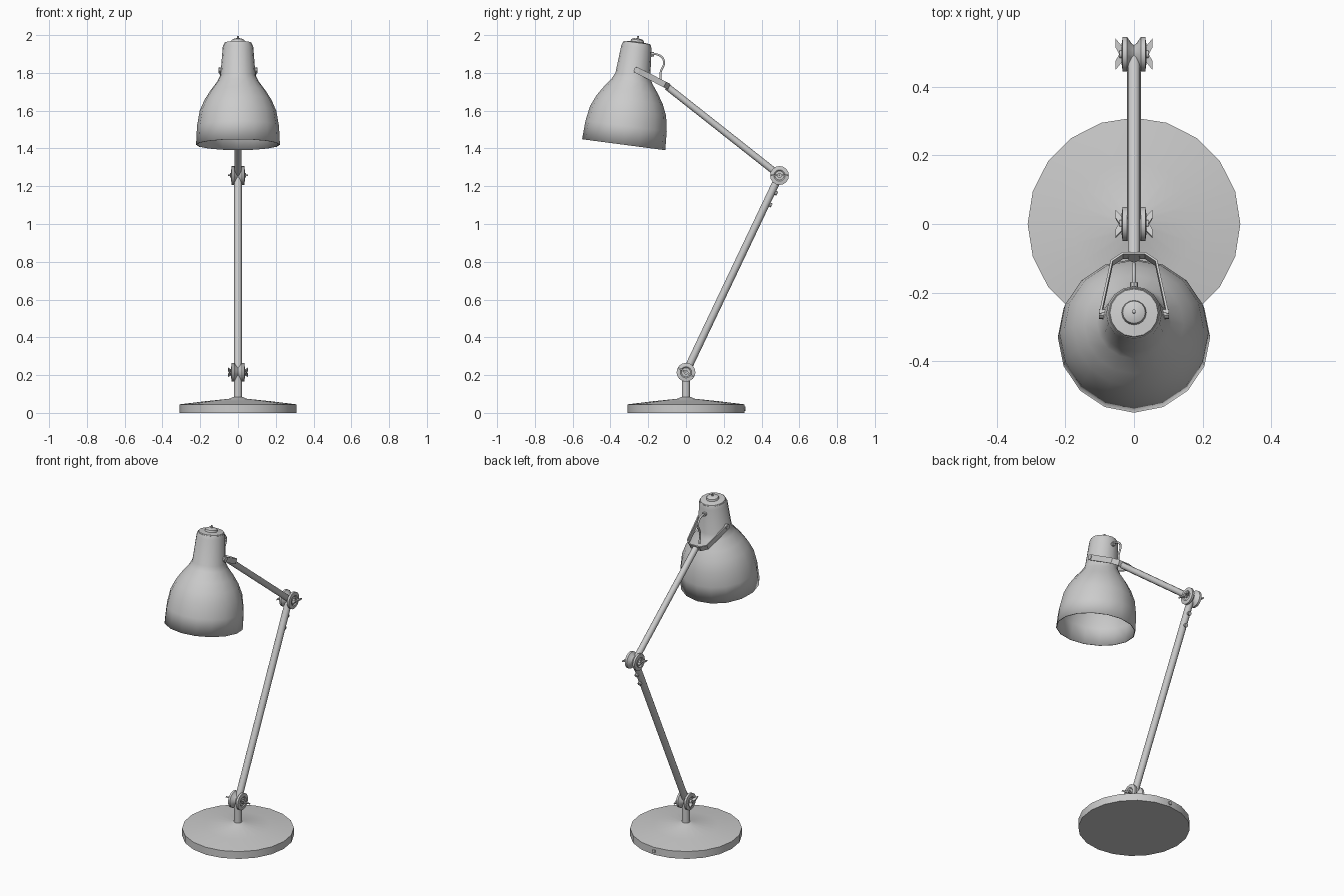
import bpy, bmesh, math
from mathutils import Vector, Matrix

old = bpy.data.objects.get("Cube")
if old:
    bpy.data.objects.remove(old, do_unlink=True)

GREY = (0.6, 0.6, 0.6, 1)
metal = bpy.data.materials.new("grey metal")
metal.use_nodes = True
metal.diffuse_color = GREY
metal.node_tree.nodes["Principled BSDF"].inputs["Base Color"].default_value = GREY


def finish(name, bm, matrix=None, smooth=True, thickness=0):
    """Turn a bmesh into a grey object."""
    bmesh.ops.recalc_face_normals(bm, faces=bm.faces)
    if matrix:
        bm.transform(matrix)
    mesh = bpy.data.meshes.new(name)
    bm.to_mesh(mesh)
    bm.free()
    mesh.materials.append(metal)
    ob = bpy.data.objects.new(name, mesh)
    bpy.context.collection.objects.link(ob)
    if thickness:
        mod = ob.modifiers.new("Thickness", "SOLIDIFY")
        mod.thickness = thickness
        mod.offset = -1
    if smooth:
        bpy.ops.object.select_all(action='DESELECT')
        ob.select_set(True)
        bpy.context.view_layer.objects.active = ob
        bpy.ops.object.shade_smooth_by_angle(angle=math.radians(35))
    return ob


def lathe(name, profile, sides, matrix=None, open_bottom=False, thickness=0):
    """Spin (radius, height) points round z, capping the ends."""
    bm = bmesh.new()
    rings = []
    for r, h in profile:
        rings.append([bm.verts.new((r * math.cos(a), r * math.sin(a), h))
                      for a in (math.tau * i / sides for i in range(sides))])
    for low, high in zip(rings, rings[1:]):
        for i in range(sides):
            j = (i + 1) % sides
            bm.faces.new((low[i], low[j], high[j], high[i]))
    bm.faces.new(rings[-1])
    if not open_bottom:
        bm.faces.new(rings[0])
    return finish(name, bm, matrix, thickness=thickness)


def along(p, q):
    """Matrix that puts the origin at p and turns z towards q."""
    d = Vector(q) - Vector(p)
    return Matrix.Translation(p) @ d.to_track_quat('Z', 'Y').to_matrix().to_4x4()


def rod(name, p, q, r, sides=12):
    length = (Vector(q) - Vector(p)).length
    return lathe(name, [(r, 0), (r, length)], sides, along(p, q))


def joint(name, centre, wing_tilt):
    """Spool-shaped hinge with a wing nut on each side."""
    spool = [(.026, 0), (.03, .006), (.05, .02), (.05, .033), (.03, .036), (.024, .031), (.012, .031), (.012, .042)]
    wing = [(.03, -.012), (.036, -.024), (.054, -.046), (.054, -.02), (.043, 0),
            (.054, .02), (.054, .046), (.036, .024), (.03, .012)]
    for side, label in ((1, "left"), (-1, "right")):
        tip = (centre[0] + side, centre[1], centre[2])
        lathe(f"{name}_disc_{label}", spool, 16, along(centre, tip))
        bm = bmesh.new()
        face = bm.faces.new([bm.verts.new((side * x, y, -.004)) for x, y in wing])
        grown = bmesh.ops.extrude_face_region(bm, geom=[face])["geom"]
        bmesh.ops.translate(bm, vec=(0, 0, .008),
                            verts=[v for v in grown if isinstance(v, bmesh.types.BMVert)])
        turn = Matrix.Translation(centre) @ Matrix.Rotation(wing_tilt, 4, 'X')
        finish(f"{name}_wing_nut_{label}", bm, turn, smooth=False)


# Base, stem and switch button
lathe("base", [(.31, 0), (.31, .045), (.18, .061), (.045, .075), (.023, .085)], 20)
rod("stem", (0, 0, .07), (0, 0, .21), .022)
rod("base_button", (0, .29, .022), (0, .316, .022), .011, 8)

# Arms and joints
low, elbow, wrist = (0, 0, .215), (0, .495, 1.257), (0, -.1, 1.727)
rod("lower_arm", low, elbow, .02)
rod("upper_arm", wrist, elbow, .018)
joint("lower_joint", low, math.radians(-30))
joint("elbow_joint", elbow, 0)

# Two knobs under the elbow
arm = Vector(elbow) - Vector(low)
out = Vector((0, arm.z, -arm.y)).normalized()
for i, t in enumerate((.86, .92)):
    p = Vector(low) + arm * t
    rod(f"arm_knob_{i + 1}", p, p + out * .031, .011, 8)

# Tilted lamp shade with its top cap
tilt = Matrix.Translation((0, -.33, 1.42)) @ Matrix.Rotation(math.radians(-7.5), 4, 'X')
lathe("shade", [(.222, 0), (.217, .10), (.203, .18), (.177, .24), (.145, .29), (.108, .34),
                (.093, .37), (.081, .52), (.074, .54)],
      16, tilt, open_bottom=True, thickness=.005)
lathe("shade_cap", [(.076, .532), (.07, .545), (.036, .549), (.033, .56), (.02, .566),
                    (.005, .567), (.005, .58)], 16, tilt)

# Forked bracket holding the shade
half = [(.095, -.268, 1.818), (.062, -.115, 1.74), (.032, -.095, 1.73)]
path = half + [(-x, y, z) for x, y, z in reversed(half)]
lift = Vector((0, .45, .89)) * .016
bm = bmesh.new()
pairs = [(bm.verts.new(Vector(p) - lift), bm.verts.new(Vector(p) + lift)) for p in path]
for a, b in zip(pairs, pairs[1:]):
    bm.faces.new((a[0], b[0], b[1], a[1]))
finish("bracket", bm, smooth=False, thickness=.007)
for side, label in ((1, "left"), (-1, "right")):
    rod(f"pivot_{label}", (side * .08, -.262, 1.815), (side * .102, -.262, 1.815), .015, 10)

# Cable looping from the neck to the arm
curve = bpy.data.curves.new("cable", 'CURVE')
curve.dimensions = '3D'
curve.bevel_depth = .006
curve.bevel_resolution = 1
curve.resolution_u = 4
spline = curve.splines.new('BEZIER')
loop = [(0, -.2, 1.9), (0, -.14, 1.893), (0, -.116, 1.86), (0, -.135, 1.8), (0, -.13, 1.735)]
spline.bezier_points.add(len(loop) - 1)
for point, co in zip(spline.bezier_points, loop):
    point.co = co
    point.handle_left_type = point.handle_right_type = 'AUTO'
curve.materials.append(metal)
bpy.context.collection.objects.link(bpy.data.objects.new("cable", curve))
rod("cable_socket", (0, -.2, 1.9), (0, -.17, 1.898), .012, 8)
